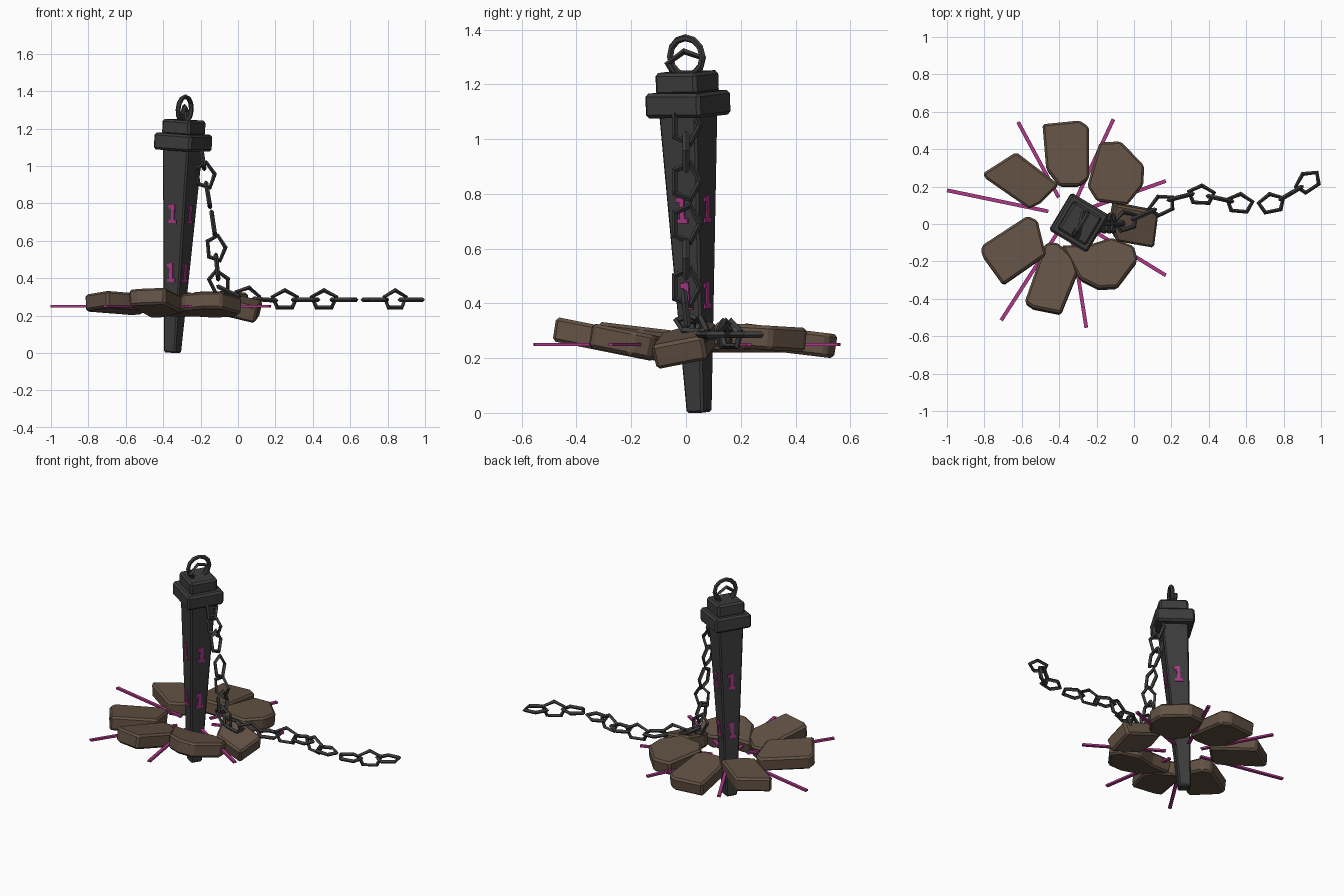
import bpy, bmesh, math
from mathutils import Vector, Matrix

if "Cube" in bpy.data.objects:
    bpy.data.objects.remove(bpy.data.objects["Cube"])


def material(name, rgb):
    m = bpy.data.materials.new(name)
    m.diffuse_color = (*rgb, 1)
    m.use_nodes = True
    m.node_tree.nodes["Principled BSDF"].inputs["Base Color"].default_value = m.diffuse_color
    return m


IRON = material("dark_iron", (0.045, 0.045, 0.046))
STONE = material("brown_stone", (0.125, 0.085, 0.058))
GLOW = material("magenta_glow", (0.42, 0.04, 0.25))


def finish(bm, name, mat, matrix=Matrix(), bevel=0):
    bmesh.ops.recalc_face_normals(bm, faces=bm.faces)
    me = bpy.data.meshes.new(name)
    bm.to_mesh(me)
    bm.free()
    me.materials.append(mat)
    ob = bpy.data.objects.new(name, me)
    bpy.context.collection.objects.link(ob)
    ob.matrix_world = matrix
    if bevel:
        mod = ob.modifiers.new("bevel", 'BEVEL')
        mod.width, mod.segments = bevel, 1
    return ob


def loft(bm, lower, upper):
    a = [bm.verts.new(p) for p in lower]
    b = [bm.verts.new(p) for p in upper]
    bm.faces.new(a[::-1])
    bm.faces.new(b)
    for i in range(len(a)):
        j = (i + 1) % len(a)
        bm.faces.new((a[i], a[j], b[j], b[i]))


def square(half, z):
    return [(-half, -half, z), (half, -half, z), (half, half, z), (-half, half, z)]


def ring(bm, n, rx, ry, thick, sides, phase=0):
    # closed ring of n straight pieces in the local XY plane
    rows = []
    for i in range(n):
        a = phase + math.tau * i / n
        row = []
        for k in range(sides):
            b = math.tau * k / sides
            r = thick * math.cos(b)
            row.append(bm.verts.new(((rx + r) * math.cos(a), (ry + r) * math.sin(a),
                                     thick * math.sin(b))))
        rows.append(row)
    for i in range(n):
        for k in range(sides):
            r0, r1, m = rows[i], rows[(i + 1) % n], (k + 1) % sides
            bm.faces.new((r0[k], r1[k], r1[m], r0[m]))


# leaning frame shared by the spike, collars, eye ring and marks
base = Vector((-0.35, 0.048, 0.002))
lean = Vector((0.055, -0.04, 1.1))
frame = (Matrix.Translation(base)
         @ Vector((0, 0, 1)).rotation_difference(lean).to_matrix().to_4x4()
         @ Matrix.Rotation(math.radians(-31), 4, 'Z'))

# tapered spike and two stepped collars
for name, h0, z0, h1, z1, bev in [
        ("spike", 0.036, 0, 0.080, 1.09, 0.008),
        ("lower_collar", 0.117, 1.083, 0.117, 1.173, 0.012),
        ("upper_collar", 0.088, 1.165, 0.088, 1.247, 0.012)]:
    bm = bmesh.new()
    loft(bm, square(h0, z0), square(h1, z1))
    finish(bm, name, IRON, frame, bev)

# eye ring on top, standing in the local YZ plane
bm = bmesh.new()
ring(bm, 12, 0.069, 0.069, 0.013, 6)
finish(bm, "eye_ring", IRON, frame @ Matrix.Translation((0, 0, 1.302))
       @ Matrix.Rotation(math.pi / 2, 4, 'Y'))

# glowing marks: two on each spike face, made of small bars
slope = math.atan(0.044 / 1.09)
for side in range(4):
    for h in (0.43, 0.745):
        bm = bmesh.new()
        for x, z, w, t in [(0, 0, 0.02, 0.10), (0, -0.041, 0.046, 0.018),
                           (-0.010, 0.036, 0.032, 0.018)]:
            bmesh.ops.create_cube(bm, size=1, matrix=Matrix.Translation((x, 0, z))
                                  @ Matrix.Diagonal((w, 0.012, t, 1)))
        half = 0.036 + 0.044 * h / 1.09
        finish(bm, "glow_mark", GLOW, frame @ Matrix.Rotation(side * math.pi / 2, 4, 'Z')
               @ Matrix.Translation((0, -half, h)) @ Matrix.Rotation(slope, 4, 'X'))

# broken ground slabs: outline seen from above, mid height, slope in x and y
slabs = [
    ([(-.81, .27), (-.79, .24), (-.56, .08), (-.50, .11), (-.40, .21), (-.63, .385)], .265, 0, .0),
    ([(-.49, .53), (-.47, .29), (-.40, .20), (-.29, .20), (-.24, .24), (-.24, .515),
      (-.29, .55)], .265, 0, -.12),
    ([(-.185, .435), (-.25, .20), (-.20, .12), (-.035, .10), (.05, .205), (.055, .31),
      (-.07, .44)], .277, 0, -.06),
    ([(-.11, .115), (-.13, .0), (-.10, -.085), (.10, -.12), (.125, .07)], .25, -.2, .22),
    ([(-.39, -.12), (-.29, -.30), (-.19, -.35), (-.09, -.345), (.02, -.20), (0, -.125),
      (-.12, -.08), (-.25, -.12)], .255, 0, -.2),
    ([(-.585, -.425), (-.54, -.455), (-.39, -.485), (-.30, -.265), (-.33, -.18),
      (-.41, -.105), (-.475, -.11)], .268, 0, -.2),
    ([(-.815, -.12), (-.57, .04), (-.515, .015), (-.47, -.17), (-.70, -.33),
      (-.815, -.17)], .265, 0, -.12),
]
for outline, z0, gx, gy in slabs:
    c = sum((Vector(p) for p in outline), Vector((0, 0))) / len(outline)
    layers = []
    for dz, s in ((-0.044, 0.98), (0.044, 1.0)):
        layer = []
        for p in outline:
            d = (Vector(p) - c) * s
            layer.append((c.x + d.x - gx * dz, c.y + d.y - gy * dz,
                          z0 + gx * d.x + gy * d.y + dz))
        layers.append(layer)
    bm = bmesh.new()
    loft(bm, *layers)
    finish(bm, "ground_slab", STONE, bevel=0.012)

# glowing cracks radiating from the spike
hub = Vector((-0.35, 0.045, 0.25))
for x, y in [(-1, .18), (-.62, .545), (-.11, .56), (.17, .23), (.17, -.275),
             (-.255, -.555), (-.71, -.515)]:
    end = Vector((x, y, 0.25))
    d = (end - hub).normalized()
    start = hub + d * 0.11
    bm = bmesh.new()
    bmesh.ops.create_cube(bm, size=1, matrix=Matrix.Diagonal(
        ((end - start).length, 0.02, 0.012, 1)))
    finish(bm, "glow_crack", GLOW, Matrix.Translation((start + end) / 2)
           @ Matrix.Rotation(math.atan2(d.y, d.x), 4, 'Z'))


def link(pos, along, tip):
    # five-sided link: long axis follows the chain, point faces tip
    d = along.normalized()
    n = d.cross(tip).normalized()
    rot = Matrix((d, n.cross(d), n)).transposed().to_4x4()
    bm = bmesh.new()
    ring(bm, 5, 0.071, 0.051, 0.012, 4, math.pi / 2)
    finish(bm, "chain_link", IRON, Matrix.Translation(pos) @ rot)


# chain: hangs beside the spike, then trails over the ground
X, Y, Z = Vector((1, 0, 0)), Vector((0, 1, 0)), Vector((0, 0, 1))
chain = [(-.19, .0, 1.05, Y), (-.175, 0, .95, X), (-.16, 0, .845, Y),
         (-.132, 0, .69, Y), (-.118, 0, .56, X), (-.112, 0, .46, Y), (-.10, .0, .375, X),
         (-.045, .015, .325, Y), (.05, .05, .30, Z), (.15, .10, .285, Y),
         (.25, .145, .285, Z), (.36, .155, .285, Y), (.46, .135, .285, Z),
         (.565, .11, .285, Y), (.735, .11, .285, Y), (.84, .165, .285, Z),
         (.93, .225, .285, Y)]
pts = [Vector(c[:3]) for c in chain]
for i, c in enumerate(chain):
    link(pts[i], pts[min(i + 1, len(pts) - 1)] - pts[max(i - 1, 0)], c[3])

# loose link resting inside the eye ring
link(Vector((-0.285, 0.0, 1.27)), Vector((0.2, 1, 0.15)), Z)
